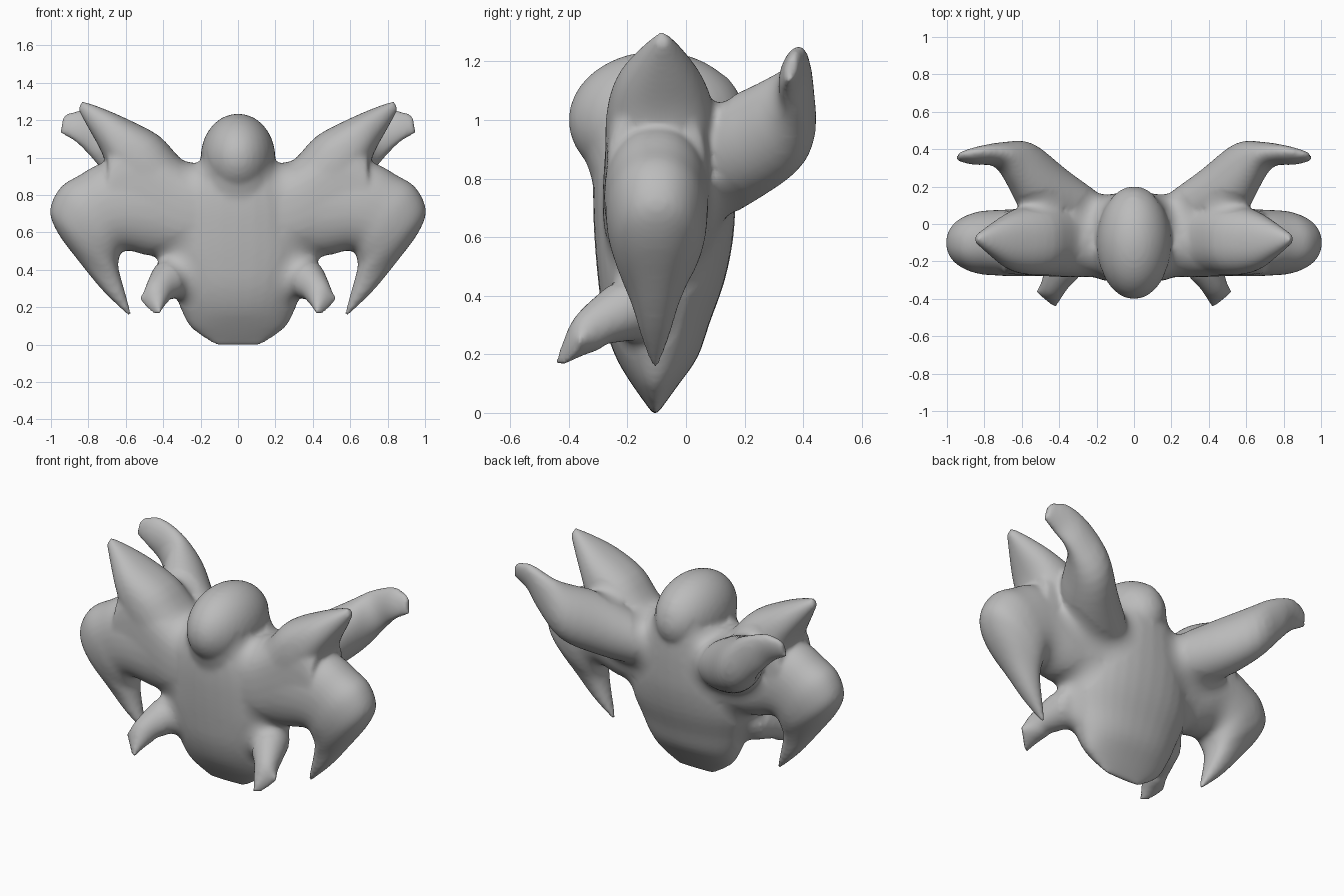
import bpy, bmesh, math
from mathutils import Vector as V

if "Cube" in bpy.data.objects:
    bpy.data.objects.remove(bpy.data.objects["Cube"])

bm = bmesh.new()


def spline(a, b, c, d, t):
    """Catmull-Rom blend between b and c."""
    return 0.5 * (2 * b + (c - a) * t + (2 * a - 5 * b + 4 * c - d) * t * t
                  + (3 * b - a - 3 * c + d) * t ** 3)


def loft(ribs, power=2.0, steps=4, sides=32):
    """Closed skin over ribs; each rib is centre, half axis u, half axis v."""
    ribs = [tuple(V(p) for p in r) for r in ribs]
    fine = []
    for i in range(len(ribs) - 1):
        q = [ribs[max(0, min(len(ribs) - 1, i + k))] for k in (-1, 0, 1, 2)]
        for s in range(steps):
            fine.append([spline(*(r[j] for r in q), s / steps) for j in range(3)])
    fine.append(ribs[-1])
    rings = []
    for c, u, v in fine:
        ring = []
        for k in range(sides):
            a = 2 * math.pi * k / sides
            ca, sa = math.cos(a), math.sin(a)
            ring.append(bm.verts.new(c + u * math.copysign(abs(ca) ** (2 / power), ca)
                                     + v * math.copysign(abs(sa) ** (2 / power), sa)))
        rings.append(ring)
    faces = [bm.faces.new(rings[0][::-1]), bm.faces.new(rings[-1])]
    for r0, r1 in zip(rings, rings[1:]):
        for k in range(sides):
            n = (k + 1) % sides
            faces.append(bm.faces.new((r0[k], r0[n], r1[n], r1[k])))
    bmesh.ops.recalc_face_normals(bm, faces=faces)


def both_sides(ribs, power=2.0):
    for s in (1, -1):
        loft([[(s * p[0], p[1], p[2]) for p in r] for r in ribs], power)


def blade(rows):
    """Ribs from two outline points (x, z), a middle y and a half depth."""
    return [(((ax + bx) / 2, y, (az + bz) / 2), ((ax - bx) / 2, 0, (az - bz) / 2), (0, d, 0))
            for ax, az, bx, bz, y, d in rows]


def trunk(rows, power, steps):
    """Ribs stacked upward: height, half width, front y, back y."""
    loft([((0, (f + b) / 2, z), (w, 0, 0), (0, (b - f) / 2, 0)) for z, w, f, b in rows],
         power, steps)


# torso
trunk([(-.004, .12, -.112, -.098), (.09, .25, -.18, -.03), (.19, .305, -.24, .04),
       (.31, .355, -.28, .082), (.45, .40, -.30, .132), (.60, .40, -.313, .162),
       (.75, .38, -.318, .17), (.88, .31, -.31, .168), (.97, .22, -.28, .16),
       (1.03, .12, -.2, .1)], 2.2, 3)

# neck that carries the head into the chest
trunk([(.65, .32, -.305, .16), (.78, .28, -.318, .165), (.88, .225, -.35, .17),
       (.97, .195, -.38, .175), (1.07, .175, -.37, .19), (1.15, .12, -.32, .14)], 2.0, 3)

# head
head = bmesh.ops.create_uvsphere(bm, u_segments=32, v_segments=20, radius=1)["verts"]
for v in head:
    v.co = (v.co.x * .2, -.1 + v.co.y * .302, 1.0 + v.co.z * .235)

# flat shoulder plates joining spikes and claws
both_sides(blade([(.1, .93, .1, .45, -.08, .2), (.3, .975, .3, .47, -.085, .2),
                  (.46, 1.11, .46, .49, -.09, .19), (.6, 1.16, .58, .51, -.095, .178),
                  (.7, 1.03, .68, .56, -.1, .17)]), 2.6)

# upward shoulder spikes
both_sides(blade([(.10, .93, .28, .5, -.08, .2), (.28, .975, .55, .68, -.07, .205),
                  (.42, 1.115, .68, .9, -.085, .188), (.6, 1.21, .73, 1.03, -.09, .15),
                  (.74, 1.27, .79, 1.14, -.085, .085), (.835, 1.303, .855, 1.255, -.08, .022)]), 2.3)

# downward curving side claws
both_sides(blade([(.1, .95, .1, .42, -.08, .2), (.45, 1.0, .45, .47, -.09, .19),
                  (.71, .975, .57, .50, -.10, .18), (.85, .905, .62, .495, -.10, .175),
                  (.95, .84, .637, .455, -.10, .17), (1.005, .72, .64, .42, -.10, .15),
                  (.965, .6, .632, .38, -.105, .12), (.855, .45, .615, .32, -.105, .082),
                  (.72, .285, .595, .25, -.105, .05), (.575, .145, .57, .165, -.105, .012)]), 2.2)

# rear arms that reach back and bend outward
both_sides([((.29, .02, .78), (.14, -.12, 0), (0, 0, .16)),
            ((.475, .175, .89), (.125, -.105, 0), (0, -.03, .175)),
            ((.61, .32, .985), (.07, -.108, 0), (-.02, -.03, .155)),
            ((.72, .372, 1.09), (.02, -.066, 0), (-.05, 0, .105)),
            ((.84, .367, 1.165), (.01, -.047, 0), (-.02, .02, .088)),
            ((.942, .36, 1.18), (0, -.02, 0), (-.01, .01, .05))])

# short front legs
both_sides([((.31, -.12, .38), (0, .02, .13), (.12, .05, 0)),
            ((.385, -.245, .35), (0, .04, .115), (.085, .04, -.02)),
            ((.43, -.335, .275), (.02, -.035, .062), (.065, .025, 0)),
            ((.472, -.405, .207), (-.012, -.012, .02), (.054, .044, .052))])

parts = bpy.data.meshes.new("rough_parts")
bm.to_mesh(parts)
bm.free()
body = bpy.data.objects.new("creature_body", parts)
bpy.context.collection.objects.link(body)

# fuse all parts into one skin
fuse = body.modifiers.new("fuse", 'REMESH')
fuse.mode = 'VOXEL'
fuse.voxel_size = .013
fuse.use_smooth_shade = True
soften = body.modifiers.new("soften", 'SMOOTH')
soften.factor = .5
soften.iterations = 10
graph = bpy.context.evaluated_depsgraph_get()
skin = bpy.data.meshes.new_from_object(body.evaluated_get(graph))
skin.name = "creature_body"
body.modifiers.clear()
body.data = skin

# find the creases where legs, arms and neck meet the torso
bm = bmesh.new()
bm.from_mesh(skin)
bm.normal_update()
near = [[e.other_vert(v).index for e in v.link_edges] for v in bm.verts]
co = [v.co.copy() for v in bm.verts]
weight = []
for v, ring in zip(bm.verts, near):
    dip = (sum((co[i] for i in ring), V()) / len(ring) - v.co).dot(v.normal)
    joint = abs(v.co.x) < .56 and v.co.z > .25 and (v.co.z < .95 or v.co.y > .1)
    weight.append(1.0 if joint and dip > .0004 else 0.0)
bm.free()
for _ in range(7):
    weight = [max(w, .9 * max(weight[i] for i in ring)) for w, ring in zip(weight, near)]
creases = body.vertex_groups.new(name="creases")
for i, w in enumerate(weight):
    if w > .05:
        creases.add([i], w, 'REPLACE')

# melt those creases into soft transitions
melt = body.modifiers.new("melt", 'SMOOTH')
melt.factor = .5
melt.iterations = 120
melt.vertex_group = "creases"

grey = bpy.data.materials.new("stone_grey")
grey.diffuse_color = (.5, .5, .5, 1)
grey.use_nodes = True
grey.node_tree.nodes["Principled BSDF"].inputs["Base Color"].default_value = grey.diffuse_color
skin.materials.clear()
skin.materials.append(grey)
